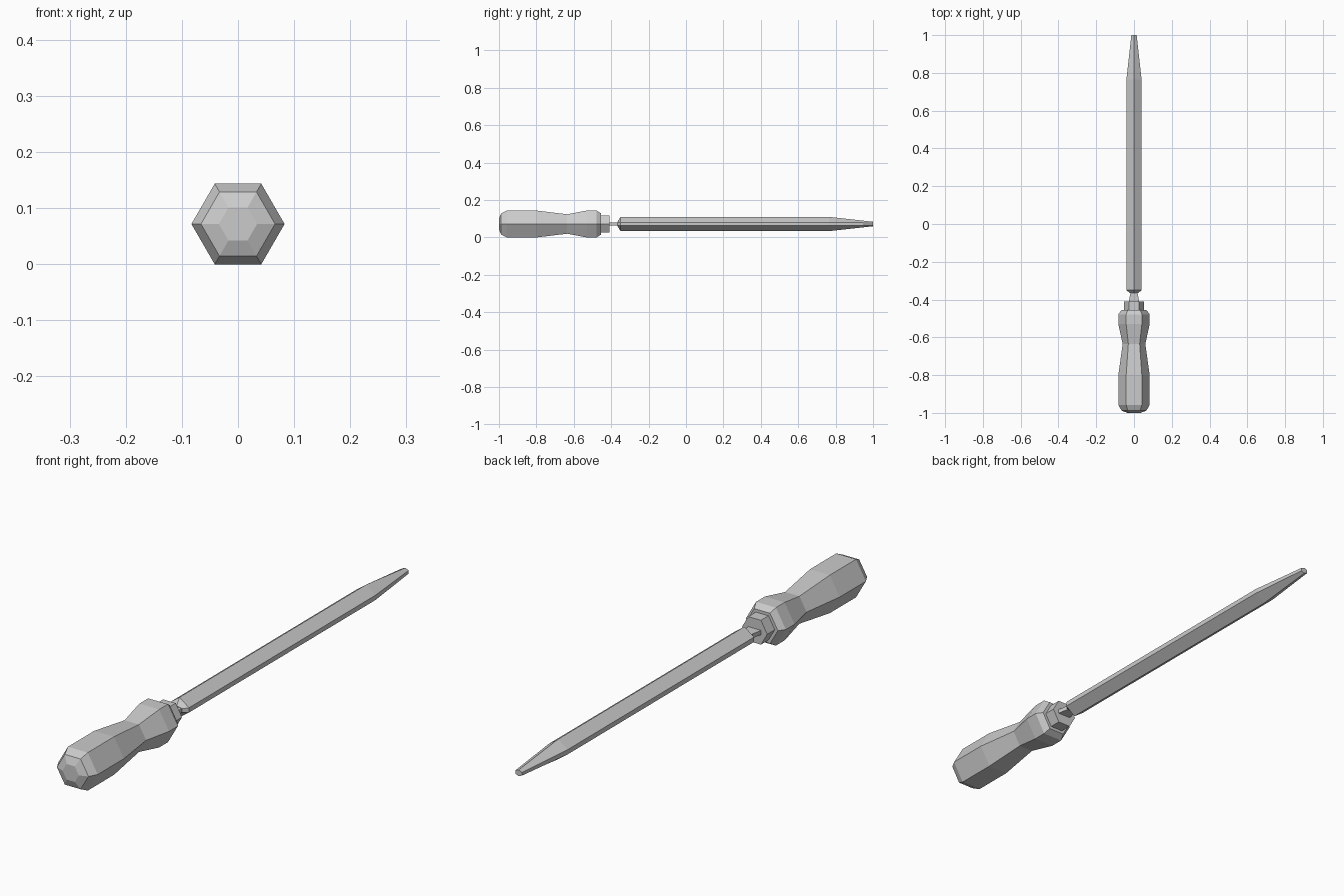
import bpy
import bmesh
from math import cos, sin, pi

cube = bpy.data.objects.get("Cube")
if cube:
    bpy.data.objects.remove(cube)

AXIS_Z = 0.0715  # height of the tool's long axis

grey = bpy.data.materials.new("plain_grey")
grey.use_nodes = True
colour = (0.6, 0.6, 0.6, 1)
grey.diffuse_color = colour
grey.node_tree.nodes["Principled BSDF"].inputs["Base Color"].default_value = colour


def hexagon(radius):
    """Regular hexagon with corners pointing sideways."""
    return [(radius * cos(i * pi / 3), radius * sin(i * pi / 3)) for i in range(6)]


def diamond(half_width, half_height, edge):
    """Flattened diamond whose side corners are cut off to a narrow edge."""
    return [(0, half_height), (-half_width, edge), (-half_width, -edge),
            (0, -half_height), (half_width, -edge), (half_width, edge)]


def rectangle(half_width, half_height):
    return [(half_width, half_height), (-half_width, half_height),
            (-half_width, -half_height), (half_width, -half_height)]


def loft(name, sections):
    """Skin a list of (y, outline) sections and cap both ends."""
    bm = bmesh.new()
    rings = [[bm.verts.new((x, y, AXIS_Z + z)) for x, z in outline]
             for y, outline in sections]
    for a, b in zip(rings, rings[1:]):
        for i in range(len(a)):
            j = (i + 1) % len(a)
            bm.faces.new((a[i], a[j], b[j], b[i]))
    bm.faces.new(rings[0])
    bm.faces.new(rings[-1])
    bmesh.ops.recalc_face_normals(bm, faces=bm.faces)
    mesh = bpy.data.meshes.new(name)
    bm.to_mesh(mesh)
    bm.free()
    mesh.materials.append(grey)
    obj = bpy.data.objects.new(name, mesh)
    bpy.context.collection.objects.link(obj)
    return obj


# Six-sided grip with a rounded butt and a waist
grip_profile = [(-1, 0.034), (-0.988, 0.066), (-0.957, 0.083), (-0.80, 0.083),
                (-0.635, 0.06), (-0.53, 0.083), (-0.478, 0.083), (-0.455, 0.066)]
loft("handle", [(y, hexagon(r)) for y, r in grip_profile])

# Collar between grip and blade
loft("collar", [(y, hexagon(0.053)) for y in (-0.46, -0.41)])

# Thin flat tang, narrowing towards the blade
loft("tang", [(-0.415, rectangle(0.028, 0.008)), (-0.36, rectangle(0.018, 0.008))])

# Long blade with a bevelled heel and a tapered tip
loft("blade", [(-0.366, diamond(0.022, 0.012, 0.007)),
               (-0.35, diamond(0.04, 0.038, 0.009)),
               (0.765, diamond(0.04, 0.038, 0.009)),
               (1, diamond(0.014, 0.012, 0.006))])
